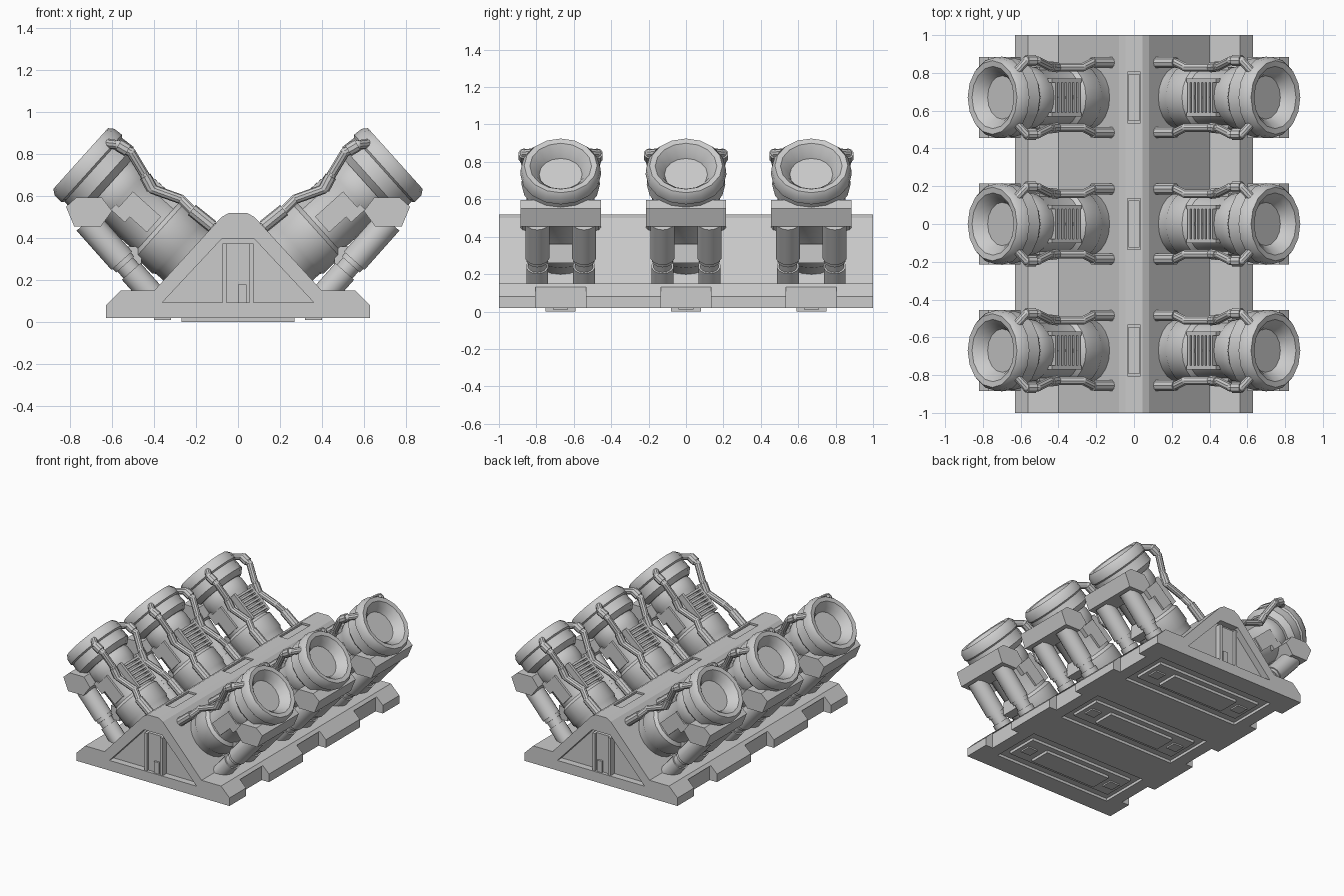
import bpy, bmesh, math
from mathutils import Matrix, Vector

old = bpy.data.objects.get("Cube")
if old:
    bpy.data.objects.remove(old, do_unlink=True)

grey = bpy.data.materials.new("plain grey")
grey.use_nodes = True
COL = (0.6, 0.6, 0.6, 1)
grey.diffuse_color = COL
grey.node_tree.nodes["Principled BSDF"].inputs["Base Color"].default_value = COL

# Cannon frame: local z runs out of the muzzle, local x is the upper side
AXIS = Vector((0.743, 0, 0.669)).normalized()
UP = Vector((-AXIS.z, 0, AXIS.x))
FRAME = Matrix.Translation((0.75, 0, 0.78)) @ Matrix((UP, (0, -1, 0), AXIS)).transposed().to_4x4()
ROWS = (-0.67, 0, 0.67)


def finish(name, bm, smooth=True):
    bmesh.ops.recalc_face_normals(bm, faces=bm.faces)
    me = bpy.data.meshes.new(name)
    bm.to_mesh(me)
    bm.free()
    me.materials.append(grey)
    ob = bpy.data.objects.new(name, me)
    bpy.context.collection.objects.link(ob)
    if smooth:
        bpy.ops.object.select_all(action='DESELECT')
        ob.select_set(True)
        bpy.context.view_layer.objects.active = ob
        bpy.ops.object.shade_smooth_by_angle(angle=math.radians(35))
    return ob


def box(bm, lo, hi):
    lo, hi = Vector(lo), Vector(hi)
    m = Matrix.Translation((lo + hi) / 2) @ Matrix.Diagonal((*(hi - lo), 1))
    bmesh.ops.create_cube(bm, size=1, matrix=m)


def prism(bm, pts, y0, y1):
    f = bm.faces.new([bm.verts.new((x, y0, z)) for x, z in pts])
    out = bmesh.ops.extrude_face_region(bm, geom=[f])["geom"]
    bmesh.ops.translate(bm, vec=(0, y1 - y0, 0),
                        verts=[v for v in out if isinstance(v, bmesh.types.BMVert)])


def mirrored(pts):
    return pts + [(-x, z) for x, z in reversed(pts)]


def lathe(bm, profile, sides):
    # Closed rings around local z, capped at both ends
    rings = []
    for r, z in profile:
        rings.append([bm.verts.new((r * math.cos(a), r * math.sin(a), z))
                      for a in (2 * math.pi * i / sides for i in range(sides))])
    for a, b in zip(rings, rings[1:]):
        for i in range(sides):
            j = (i + 1) % sides
            bm.faces.new((a[i], a[j], b[j], b[i]))
    bm.faces.new(rings[0])
    bm.faces.new(rings[-1])


def rod(bm, a, b, r, sides=10):
    a, b = Vector(a), Vector(b)
    d = b - a
    m = Matrix.Translation((a + b) / 2) @ d.to_track_quat('Z', 'Y').to_matrix().to_4x4()
    bmesh.ops.create_cone(bm, cap_ends=True, segments=sides, radius1=r, radius2=r,
                          depth=d.length, matrix=m)


def tube(bm, pts, r):
    for a, b in zip(pts, pts[1:]):
        rod(bm, a, b, r)
    for p in pts:
        bmesh.ops.create_uvsphere(bm, u_segments=10, v_segments=6, radius=r,
                                  matrix=Matrix.Translation(p))


def place_all(name, bm, in_frame=False, smooth=True):
    # One copy for each of the six cannons
    if in_frame:
        bmesh.ops.transform(bm, matrix=FRAME, verts=bm.verts)
    first = finish(name, bm, smooth)
    for side in (0, 1):
        for y in ROWS:
            ob = first
            if (side, y) != (0, ROWS[0]):
                ob = first.copy()
                bpy.context.collection.objects.link(ob)
            ob.matrix_world = Matrix.Translation((0, y, 0)) @ Matrix.Rotation(math.pi * side, 4, 'Z')


# Ridged base body
bm = bmesh.new()
prism(bm, mirrored([(0.63, 0.02), (0.63, 0.08), (0.56, 0.15), (0.4, 0.15),
                    (0.08, 0.5), (0.045, 0.52)]), -1, 1)
body = finish("base_body", bm, False)

# Cutter: end recesses, side notches, underside trays and ridge slots
bm = bmesh.new()
for s in (-1, 1):
    prism(bm, mirrored([(0.36, 0.095), (0.075, 0.4)]), s * 0.95, s * 1.1)
    for y in ROWS:
        box(bm, (s * 0.6 - 0.04 + s * 0.01, y - 0.135, 0), (s * 0.6 + 0.04 + s * 0.01, y + 0.135, 0.13))
for y in ROWS:
    box(bm, (-0.48, y - 0.19, 0), (0.48, y + 0.19, 0.04))
    box(bm, (-0.035, y - 0.135, 0.5), (0.035, y + 0.135, 0.6))
cutter = finish("body_cutter", bm, False)
cutter.hide_render = True
mod = body.modifiers.new("cuts", 'BOOLEAN')
mod.object = cutter
mod.operation = 'DIFFERENCE'
mod.solver = 'EXACT'
bpy.context.view_layer.objects.active = body
bpy.ops.object.modifier_apply(modifier=mod.name)
bpy.data.objects.remove(cutter, do_unlink=True)

# End columns with a centre groove, and a low sill
bm = bmesh.new()
for s in (-1, 1):
    for x0, x1, d in ((-0.075, -0.055, 0.995), (-0.055, 0.055, 0.975), (0.055, 0.075, 0.995)):
        ys = sorted((s * 0.94, s * d))
        box(bm, (x0, ys[0], 0.08), (x1, ys[1], 0.375))
    ys = sorted((s * 0.94, s * 0.99))
    box(bm, (0.0, ys[0], 0.09), (0.04, ys[1], 0.18))
finish("end_columns", bm, False)

# Underside plates
bm = bmesh.new()
for y in ROWS:
    box(bm, (-0.43, y - 0.12, 0.02), (0.43, y + 0.12, 0.045))
    box(bm, (-0.27, y - 0.08, 0), (0.27, y + 0.08, 0.03))
    for x in (-0.36, 0.36):
        box(bm, (x - 0.04, y - 0.04, 0.01), (x + 0.04, y + 0.04, 0.03))
finish("underside_plates", bm, False)

# Ridge slot covers
bm = bmesh.new()
for y in ROWS:
    box(bm, (-0.028, y - 0.125, 0.48), (0.028, y + 0.125, 0.512))
finish("ridge_covers", bm, False)

# Muzzle head with a shallow faceted bore
bm = bmesh.new()
lathe(bm, [(0.115, -0.07), (0.135, -0.035), (0.165, -0.004), (0.195, 0), (0.213, -0.025),
           (0.216, -0.07), (0.205, -0.08), (0.21, -0.15), (0.175, -0.185)], 16)
place_all("muzzle_head", bm, True)

# Barrel with stepped collar
bm = bmesh.new()
lathe(bm, [(0.15, -0.16), (0.165, -0.21), (0.165, -0.27), (0.155, -0.29), (0.155, -0.49),
           (0.175, -0.51), (0.178, -0.62), (0.168, -0.635), (0.168, -0.8)], 20)
place_all("barrel", bm, True)

# Cooling slats on the upper side and panels on the flanks
bm = bmesh.new()
for i in range(7):
    z = -0.47 + i * 0.027
    box(bm, (0.12, -0.08, z - 0.008), (0.165, 0.08, z + 0.008))
for s in (-1, 1):
    box(bm, (0.1, s * 0.09 - 0.01, -0.49), (0.163, s * 0.09 + 0.01, -0.28))
    ys = sorted((s * 0.13, s * 0.162))
    box(bm, (-0.05, ys[0], -0.47), (0.05, ys[1], -0.29))
    box(bm, (-0.085, ys[0], -0.36), (-0.05, ys[1], -0.27))
place_all("cooling_slats", bm, True, False)

# Six-sided bracket below the head
bm = bmesh.new()
prism(bm, [(0.82, 0.55), (0.77, 0.595), (0.65, 0.595), (0.6, 0.53), (0.655, 0.455), (0.78, 0.455)],
      -0.215, 0.215)
place_all("bracket", bm, False, False)

# Twin support struts
bm = bmesh.new()
for y in (-0.125, 0.125):
    at = lambda t: Vector((0.72 - 0.32 * t, y, 0.48 - 0.36 * t))
    rod(bm, at(0), at(0.52), 0.066, 14)
    rod(bm, at(0.5), at(0.57), 0.058, 14)
    rod(bm, at(0.55), at(0.68), 0.05, 14)
    rod(bm, at(0.66), at(1.0), 0.06, 14)
box(bm, (0.46, -0.07, 0.26), (0.53, 0.07, 0.36))
place_all("support_struts", bm)

# Bent pipes along both sides with thicker sleeves
bm = bmesh.new()
for s in (-1, 1):
    path = [Vector((x, s * y, z)) for x, y, z in (
        (0.62, 0.14, 0.85), (0.57, 0.195, 0.845), (0.51, 0.195, 0.81), (0.45, 0.165, 0.71),
        (0.41, 0.16, 0.635), (0.27, 0.16, 0.585), (0.22, 0.185, 0.535), (0.09, 0.185, 0.43))]
    tube(bm, path, 0.023)
    for a, b in ((1, 2), (6, 7)):
        rod(bm, path[a], path[a].lerp(path[b], 0.75), 0.031)
    rod(bm, path[3].lerp(path[4], 0.2), path[4], 0.028)
place_all("side_pipes", bm)
